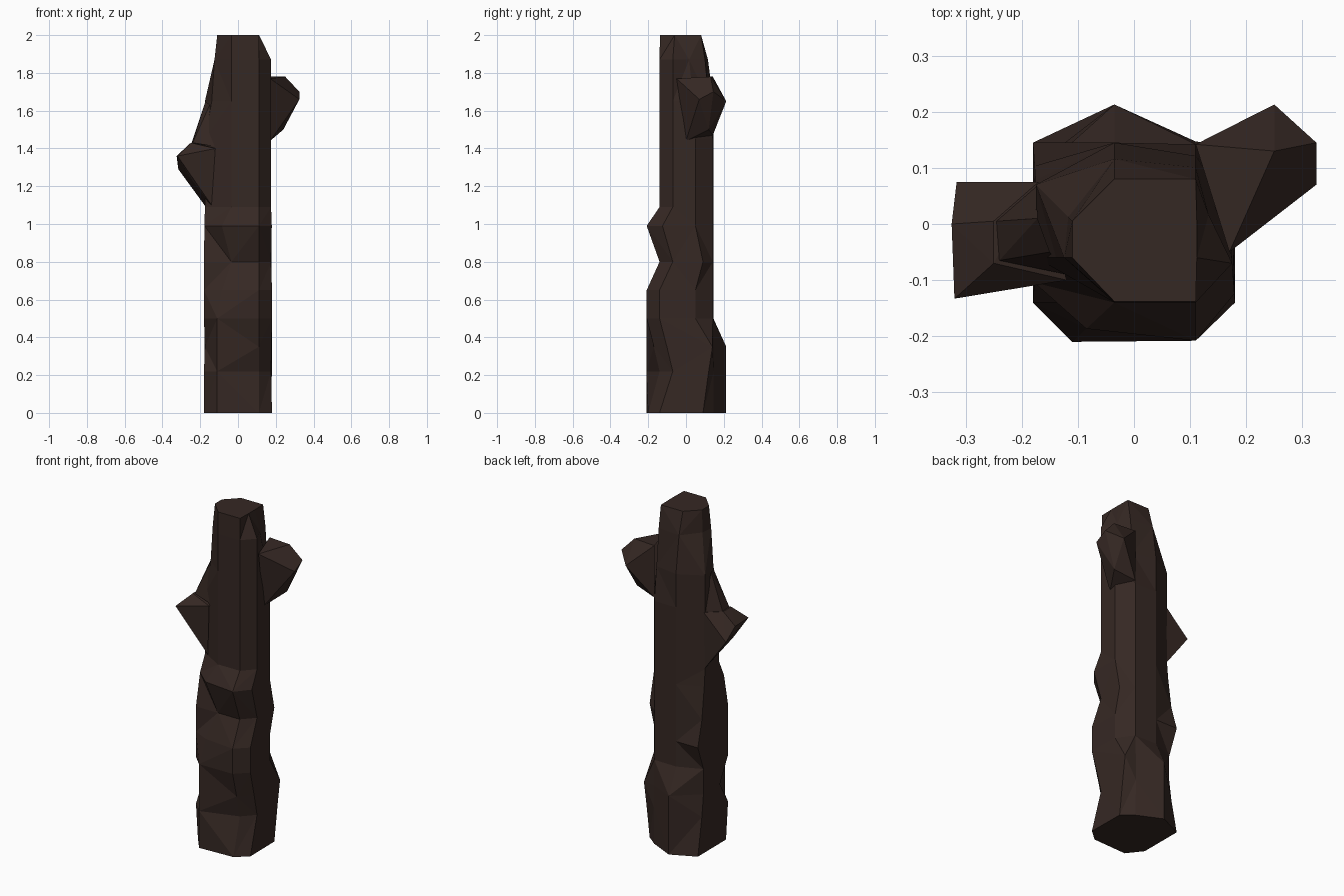
import bpy, bmesh
from mathutils import Vector

if "Cube" in bpy.data.objects:
    bpy.data.objects.remove(bpy.data.objects["Cube"])

bark = bpy.data.materials.new("dark_bark")
bark.diffuse_color = (0.036, 0.021, 0.017, 1)
bark.use_nodes = True
bark.node_tree.nodes["Principled BSDF"].inputs["Base Color"].default_value = bark.diffuse_color


def finish(name, bm):
    bmesh.ops.recalc_face_normals(bm, faces=bm.faces)
    bmesh.ops.triangulate(bm, faces=bm.faces)
    me = bpy.data.meshes.new(name)
    bm.to_mesh(me)
    bm.free()
    me.materials.append(bark)
    ob = bpy.data.objects.new(name, me)
    bpy.context.collection.objects.link(ob)
    return ob


# Trunk cross-sections, counter-clockwise from the front left corner
WIDE = [(-.11, -.21), (.11, -.208), (.18, -.14), (.18, .14),
        (.11, .147), (-.035, .213), (-.18, .145), (-.18, -.14)]
SLIM = [(-.035, -.14), (.11, -.14), (.175, -.07), (.175, .05),
        (.11, .142), (-.035, .145), (-.175, .07), (-.175, -.06)]
TOP = [(-.035, -.138), (.11, -.138), (.112, -.06), (.112, 0),
       (.11, .08), (-.035, .08), (-.11, .005), (-.11, -.06)]

# Height and per-corner blend: 0 = first section, 9 = second section
LOWER = [(0, "01055002"), (.22, "09920050"), (.35, "05500078"),
         (.50, "00099970"), (.65, "30099900"), (.80, "99959950"),
         (.99, "30299984"), (1.09, "99999999"), (1.45, "99999999")]
UPPER = [(1.65, "00023005"), (1.87, "00066487"), (2.0, "99999999")]


def ring(bm, z, blend, a, b):
    return [bm.verts.new((*Vector(p).lerp(Vector(q), int(d) / 9), z))
            for p, q, d in zip(a, b, blend)]


# Gnarled trunk
bm = bmesh.new()
rings = [ring(bm, z, s, WIDE, SLIM) for z, s in LOWER]
rings += [ring(bm, z, s, SLIM, TOP) for z, s in UPPER]
for i, (lo, hi) in enumerate(zip(rings, rings[1:])):
    for k in range(8):
        a, b, c, d = lo[k], lo[(k + 1) % 8], hi[(k + 1) % 8], hi[k]
        tris = ((a, b, c), (a, c, d)) if (i + k) % 2 else ((a, b, d), (b, c, d))
        for t in tris:
            bm.faces.new(t)
bm.faces.new(rings[0][::-1])
bm.faces.new(rings[-1])
finish("trunk", bm)


# Broken branch stubs, faceted hulls left open where they join the trunk
def stub(name, pts, outward):
    bm = bmesh.new()
    for p in pts:
        bm.verts.new(p)
    bmesh.ops.convex_hull(bm, input=bm.verts)
    bmesh.ops.recalc_face_normals(bm, faces=bm.faces)
    out = Vector(outward).normalized()
    root = [f for f in bm.faces if f.normal.dot(out) < -.7]
    bmesh.ops.delete(bm, geom=root, context='FACES')
    loose = [v for v in bm.verts if not v.link_faces]
    bmesh.ops.delete(bm, geom=loose, context='VERTS')
    finish(name, bm)


stub("right_branch",
     [(.25, .213, 1.65), (.325, .145, 1.70), (.325, .07, 1.66),
      (.25, .13, 1.78), (.24, .12, 1.50), (.11, .142, 1.78),
      (.11, .142, 1.47), (.17, -.05, 1.77), (.17, 0, 1.44)],
     (.8, .5, 0))
stub("left_branch",
     [(-.32, -.133, 1.36), (-.325, 0, 1.36), (-.316, .075, 1.29),
      (-.25, .005, 1.43), (-.25, -.07, 1.43), (-.25, -.09, 1.24),
      (-.25, .01, 1.22), (-.17, .07, 1.09), (-.14, -.085, 1.10),
      (-.17, .075, 1.43), (-.12, -.1, 1.40)],
     (-1, 0, 0))
# Sloping shoulder where the left branch runs up into the trunk
stub("left_branch_shoulder",
     [(-.172, .01, 1.65), (-.15, -.05, 1.63), (-.245, .005, 1.43),
      (-.24, -.065, 1.43), (-.17, .07, 1.43), (-.12, -.09, 1.41)],
     (-1, 0, .3))
